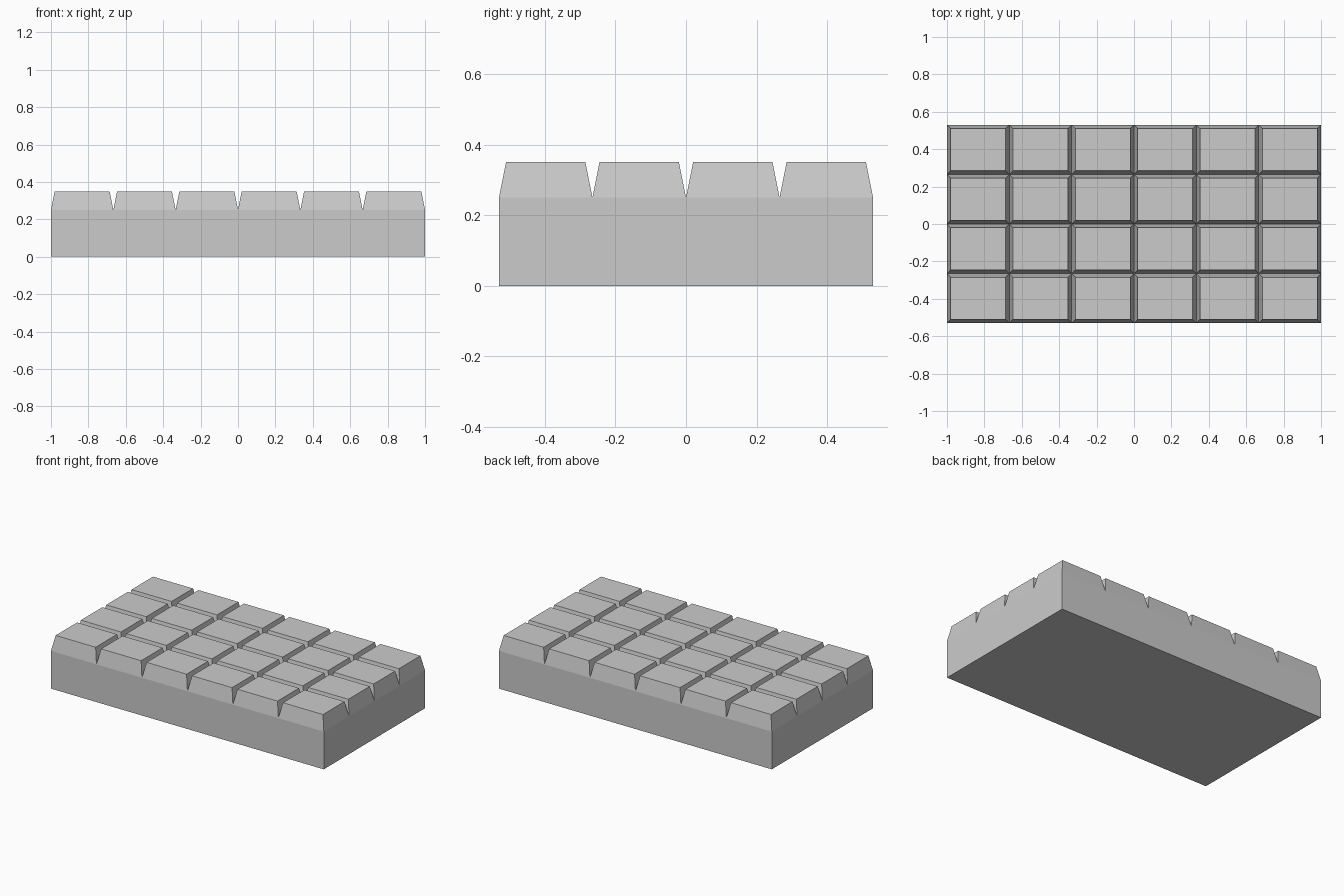
import bpy
import bmesh
from mathutils import Matrix, Vector

if "Cube" in bpy.data.objects:
    bpy.data.objects.remove(bpy.data.objects["Cube"])

COLS, ROWS = 6, 4
HALF_X, HALF_Y = 1.0, 0.53
BASE_H, PIECE_H, BEVEL = 0.25, 0.10, 0.02

bm = bmesh.new()

# Grid of squares at groove-bottom height
bmesh.ops.create_grid(bm, x_segments=COLS, y_segments=ROWS, size=1.0,
                      matrix=Matrix.Translation((0, 0, BASE_H)))
bmesh.ops.scale(bm, vec=(HALF_X, HALF_Y, 1), verts=bm.verts)
squares = bm.faces[:]

# Solid slab: rim pulled down to the floor and closed underneath
rim = [e for e in bm.edges if e.is_boundary]
walls = bmesh.ops.extrude_edge_only(bm, edges=rim)["geom"]
lower_verts = [g for g in walls if isinstance(g, bmesh.types.BMVert)]
lower_edges = [g for g in walls if isinstance(g, bmesh.types.BMEdge)
               and all(v in lower_verts for v in g.verts)]
bmesh.ops.translate(bm, vec=Vector((0, 0, -BASE_H)), verts=lower_verts)
bmesh.ops.contextual_create(bm, geom=lower_edges)
bmesh.ops.recalc_face_normals(bm, faces=bm.faces)

# Raised tapered pieces with V grooves between them
bmesh.ops.inset_individual(bm, faces=squares, thickness=BEVEL,
                           depth=0, use_even_offset=True)
bmesh.ops.translate(bm, vec=Vector((0, 0, PIECE_H)),
                    verts=list({v for f in squares for v in f.verts}))
bmesh.ops.recalc_face_normals(bm, faces=bm.faces)

mesh = bpy.data.meshes.new("chocolate_bar")
bm.to_mesh(mesh)
bm.free()
bar = bpy.data.objects.new("chocolate_bar", mesh)
bpy.context.collection.objects.link(bar)
